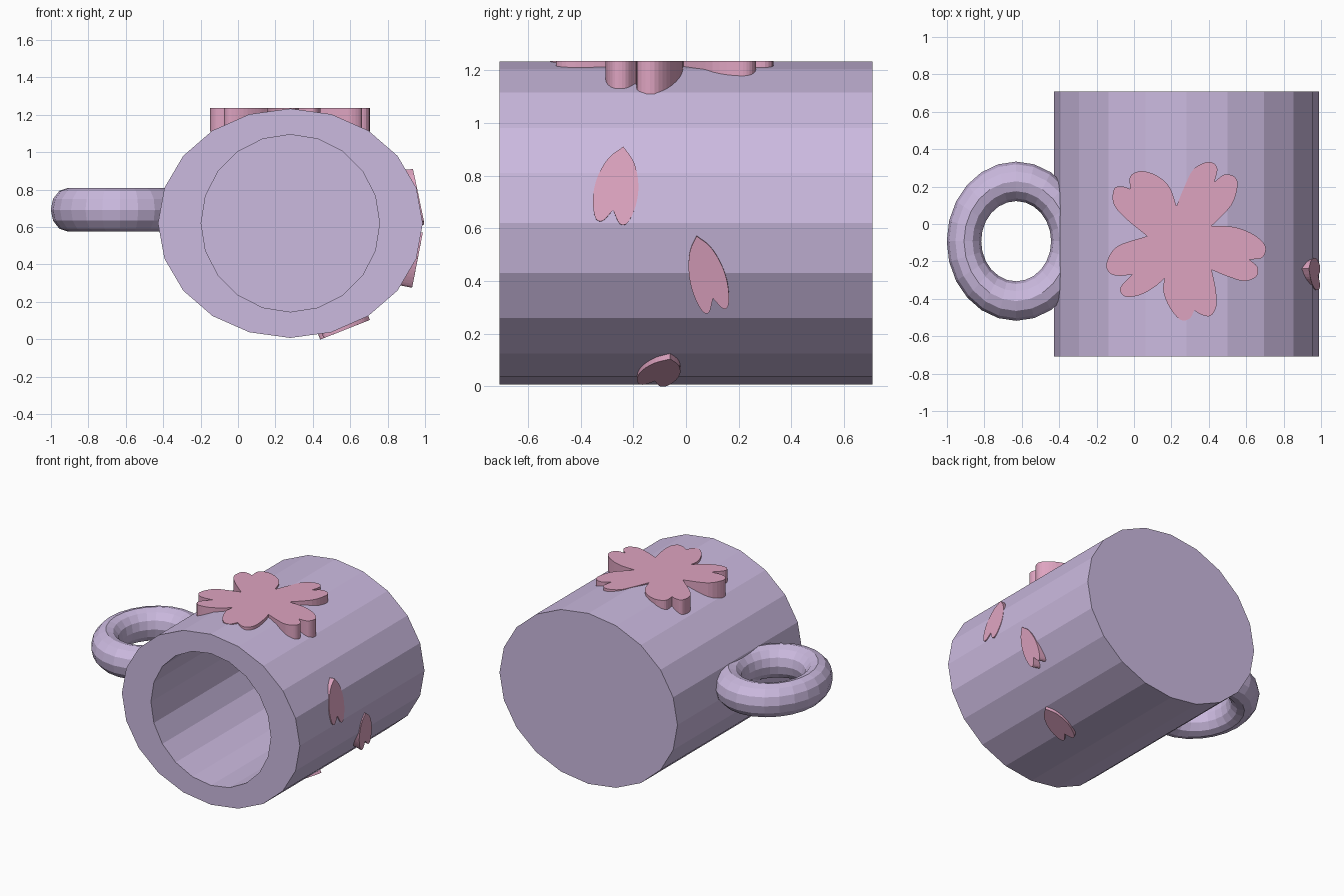
import bpy, bmesh, math
from mathutils import Vector

if "Cube" in bpy.data.objects:
    bpy.data.objects.remove(bpy.data.objects["Cube"])


def material(name, rgb):
    m = bpy.data.materials.new(name)
    m.diffuse_color = (*rgb, 1)
    m.use_nodes = True
    m.node_tree.nodes["Principled BSDF"].inputs["Base Color"].default_value = m.diffuse_color
    return m


LILAC = material("lilac", (0.60, 0.49, 0.74))
PINK = material("pink", (0.73, 0.37, 0.53))


def finish(bm, name, mat):
    bmesh.ops.recalc_face_normals(bm, faces=bm.faces)
    me = bpy.data.meshes.new(name)
    bm.to_mesh(me)
    bm.free()
    me.materials.append(mat)
    ob = bpy.data.objects.new(name, me)
    bpy.context.collection.objects.link(ob)
    return ob


def loft(name, rings, mat, cap=True):
    """Bridge successive closed rings of points; cap both ends."""
    bm = bmesh.new()
    loops = [[bm.verts.new(p) for p in r] for r in rings]
    n = len(loops[0])
    for a, b in zip(loops, loops[1:]):
        for i in range(n):
            j = (i + 1) % n
            bm.faces.new((a[i], a[j], b[j], b[i]))
    if cap:
        bm.faces.new(loops[0])
        bm.faces.new(loops[-1])
    return finish(bm, name, mat)


def smooth(pts, steps=4):
    """Open Catmull-Rom curve through 2D points, without the last point."""
    p = [Vector(q) for q in pts]
    p = [2 * p[0] - p[1]] + p + [2 * p[-1] - p[-2]]
    out = []
    for a, b, c, d in zip(p, p[1:], p[2:], p[3:]):
        for k in range(steps):
            t = k / steps
            out.append(0.5 * (2 * b + (c - a) * t + (2 * a - 5 * b + 4 * c - d) * t * t
                              + (3 * b - a - 3 * c + d) * t ** 3))
    return out


# Mug body: oval outside, round bore, lying along y with the mouth to the front
def oval(rx, rz, y):
    angles = [math.tau * i / 20 for i in range(20)]
    return [(0.28 + rx * math.cos(a), y, 0.62 + rz * math.sin(a)) for a in angles]


loft("mug_body", [oval(0.708, 0.613, 0.708), oval(0.708, 0.613, -0.708),
                  oval(0.477, 0.474, -0.708), oval(0.477, 0.474, 0.56)], LILAC)

# Handle: flat-lying stretched torus, sunk into the mug wall
MAJOR, MINOR = 24, 12
bm = bmesh.new()
grid = []
for i in range(MAJOR):
    a = math.tau * i / MAJOR
    row = []
    for j in range(MINOR):
        b = math.tau * j / MINOR
        r = 1 + 0.33 * math.cos(b)
        row.append(bm.verts.new((-0.63 + 0.279 * r * math.cos(a),
                                 -0.092 + 0.32 * r * math.sin(a),
                                 0.692 + 0.117 * math.sin(b))))
    grid.append(row)
for i in range(MAJOR):
    for j in range(MINOR):
        k, l = (i + 1) % MAJOR, (j + 1) % MINOR
        bm.faces.new((grid[i][j], grid[k][j], grid[k][l], grid[i][l]))
finish(bm, "handle", LILAC)

# Blossom: five notched petals, each as two curves (valley to notch, notch to valley)
v1, v2, v3, v4, v5 = (0.07, -0.065), (0.227, 0.096), (0.415, -0.01), (0.415, -0.245), (0.163, -0.29)
halves = [
    [v1, (-0.05, 0.035), (-0.11, 0.11), (-0.105, 0.19), (-0.06, 0.2), (-0.02, 0.187)],
    [(-0.02, 0.187), (-0.02, 0.255), (0.04, 0.283), (0.125, 0.257), (0.19, 0.197), v2],
    [v2, (0.27, 0.2), (0.32, 0.295), (0.4, 0.332), (0.445, 0.3), (0.43, 0.225)],
    [(0.43, 0.225), (0.485, 0.265), (0.54, 0.25), (0.553, 0.2), (0.52, 0.1), v3],
    [v3, (0.54, -0.017), (0.645, -0.06), (0.703, -0.12), (0.685, -0.18), (0.617, -0.19)],
    [(0.617, -0.19), (0.66, -0.23), (0.655, -0.28), (0.59, -0.305), (0.5, -0.28), v4],
    [v4, (0.437, -0.35), (0.44, -0.44), (0.41, -0.49), (0.365, -0.487), (0.323, -0.462)],
    [(0.323, -0.462), (0.295, -0.508), (0.245, -0.51), (0.19, -0.445), (0.157, -0.36), v5],
    [v5, (0.11, -0.337), (0.03, -0.38), (-0.05, -0.387), (-0.073, -0.34), (-0.01, -0.27)],
    [(-0.01, -0.27), (-0.08, -0.277), (-0.13, -0.262), (-0.147, -0.21), (-0.09, -0.12), v1],
]
outline = [p for h in halves for p in smooth(h)]
loft("blossom", [[(p.x, p.y, z) for p in outline] for z in (1.235, 1.11)], PINK)

# Loose petals: one heart-shaped half outline, mirrored, laid against the wall
half = [(0, 0), (0.3, 0.18), (0.48, 0.45), (0.5, 0.72), (0.38, 0.96), (0.2, 0.99), (0, 0.83)]
right = smooth(half)
left = smooth([(-x, y) for x, y in reversed(half)])


def loose_petal(name, tip, base, outward, width, depth):
    tip, axis, out = Vector(tip), Vector(base) - Vector(tip), Vector(outward).normalized()
    side = axis.cross(out).normalized() * width
    face = [tip + side * p.x + axis * p.y for p in right + left]
    loft(name, [face, [p - out * depth for p in face]], PINK)


loose_petal("petal_upper", (0.935, -0.238, 0.91), (0.995, -0.285, 0.62), (1, 0, 0.1), 0.165, 0.06)
loose_petal("petal_middle", (0.988, 0.04, 0.57), (0.933, 0.115, 0.285), (1, 0, -0.2), 0.135, 0.07)
loose_petal("petal_lower", (0.705, -0.06, 0.103), (0.45, -0.13, 0.002), (0.37, 0, -0.93), 0.15, 0.035)
